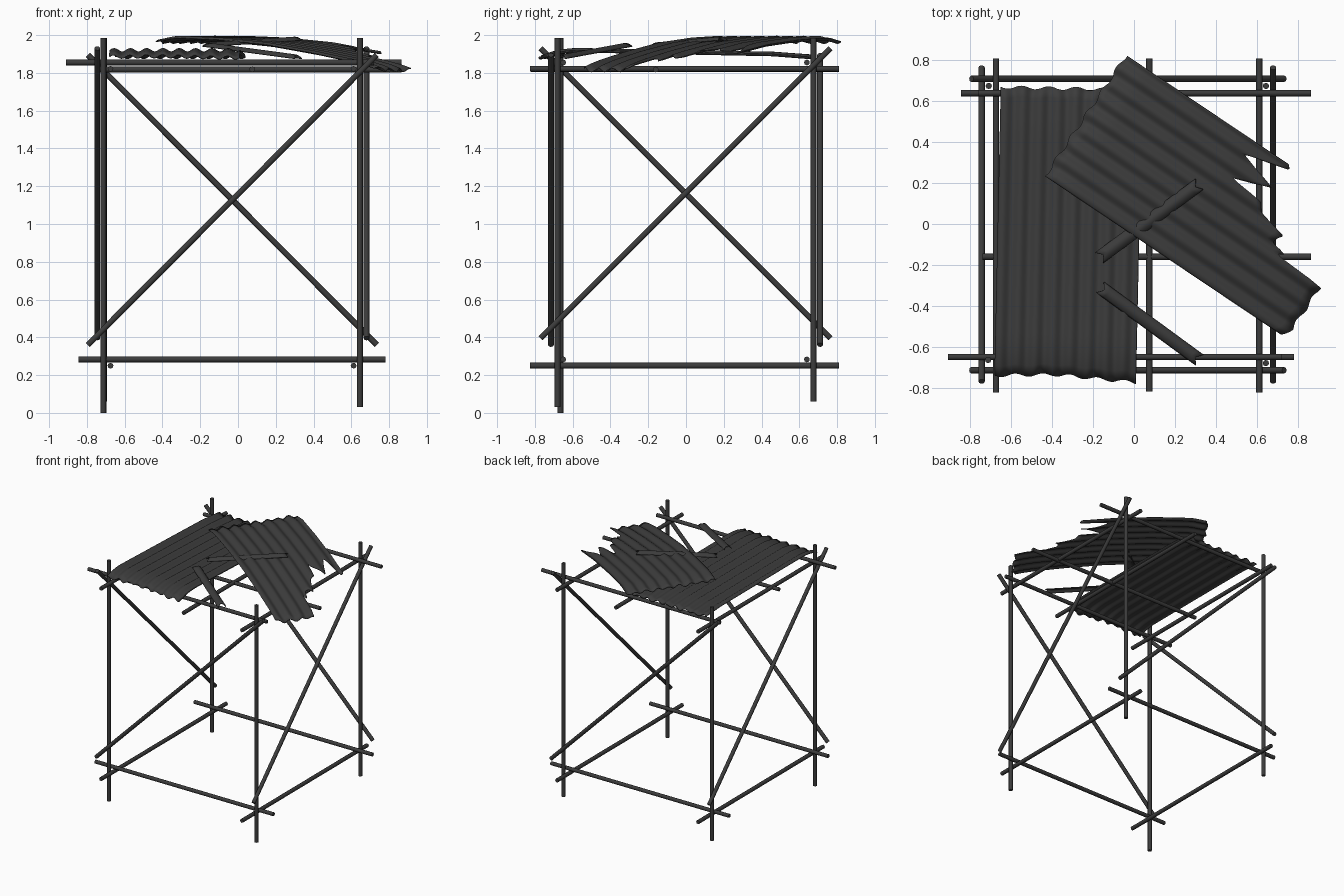
import bpy, bmesh, math
from mathutils import Vector

if "Cube" in bpy.data.objects:
    bpy.data.objects.remove(bpy.data.objects["Cube"])

dark = bpy.data.materials.new("dark_metal")
dark.diffuse_color = (0.045, 0.045, 0.045, 1)
dark.use_nodes = True
dark.node_tree.nodes["Principled BSDF"].inputs["Base Color"].default_value = dark.diffuse_color


def lerp(table, t):
    """Piecewise linear lookup in a sorted list of (t, value)."""
    for (a, va), (b, vb) in zip(table, table[1:]):
        if t <= b:
            return va + (vb - va) * max(0, t - a) / (b - a)
    return table[-1][1]


def finish(ob, name, angle):
    ob.name = name
    ob.data.materials.append(dark)
    bpy.ops.object.select_all(action='DESELECT')
    bpy.context.view_layer.objects.active = ob
    ob.select_set(True)
    bpy.ops.object.shade_smooth_by_angle(angle=math.radians(angle))


def pole(name, a, b, r=0.0155):
    a, b = Vector(a), Vector(b)
    bpy.ops.mesh.primitive_cylinder_add(vertices=8, radius=r, depth=(b - a).length,
                                        location=(a + b) / 2)
    ob = bpy.context.object
    ob.rotation_euler = (b - a).to_track_quat('Z', 'Y').to_euler()
    finish(ob, name, 50)


def surface(name, nu, nv, point, thickness):
    """Grid sheet from point(s, t), thickened."""
    bm = bmesh.new()
    rows = [[bm.verts.new(point(i / nu, j / nv)) for j in range(nv + 1)]
            for i in range(nu + 1)]
    for i in range(nu):
        for j in range(nv):
            bm.faces.new((rows[i][j], rows[i + 1][j], rows[i + 1][j + 1], rows[i][j + 1]))
    me = bpy.data.meshes.new(name)
    bm.to_mesh(me)
    bm.free()
    ob = bpy.data.objects.new(name, me)
    bpy.context.collection.objects.link(ob)
    mod = ob.modifiers.new("thickness", 'SOLIDIFY')
    mod.thickness = thickness
    mod.offset = 0
    finish(ob, name, 45)


def corrugated(name, origin, direction, width, end, heights):
    """Corrugated sheet; end gives the length at each point of the width."""
    u = Vector(direction).normalized()
    v = Vector((-u.y, u.x))
    o = Vector(origin)

    def point(s, t):
        w = t * width
        length = s * lerp(end, w)
        ragged = 0.008 * math.sin(w * 47) * (abs(2 * s - 1) ** 8)
        p = o + u * (length + ragged) + v * w
        z = lerp(heights, length) + 0.009 * math.sin(t * 8 * math.tau)
        return (p.x, p.y, z)
    surface(name, 28, 96, point, 0.006)


def strip(name, a, b, width=0.062):
    """Torn, arched scrap strip with notched ends."""
    a, b = Vector(a), Vector(b)
    side = (b - a).cross(Vector((0, 0, 1))).normalized()

    def point(s, t):
        k = 2 * t - 1
        notch = 0.04 * (1 - abs(k)) * (1 - 2 * s) * abs(1 - 2 * s) ** 6
        return (a.lerp(b, s + notch) + side * k * width / 2
                + Vector((0, 0, 0.018 * (1 - k * k))))
    surface(name, 16, 8, point, 0.006)


# corner posts
for name, x, y, z in (("front_left", -.713, -.665, 0), ("front_right", .645, -.68, .03),
                      ("back_left", -.71, .675, .06), ("back_right", .645, .675, .06)):
    pole(name + "_post", (x, y, z), (x, y, 1.985))

# lower and upper rails running sideways
for name, y, x0, x1 in (("front", -.65, -.91, .72), ("back", .64, -.76, .865)):
    pole(name + "_lower_rail", (-.845, y, .283), (.782, y, .283))
    pole(name + "_upper_rail", (x0, y, 1.855), (x1, y, 1.855))
pole("middle_cross_rail", (-.74, -.16, 1.818), (.865, -.16, 1.818))

# lower and upper rails running front to back
for name, x in (("left", -.675), ("right", .612)):
    pole(name + "_lower_rail", (x, -.825, .25), (x, .81, .25))
    pole(name + "_upper_rail", (x, -.825, 1.822), (x, .81, 1.822))
pole("middle_long_rail", (.075, -.82, 1.82), (.075, .81, 1.82))

# one diagonal brace per side
pole("front_brace", (-.795, -.715, .36), (.735, -.715, 1.895))
pole("back_brace", (.735, .71, .36), (-.795, .71, 1.895))
pole("right_brace", (.68, -.77, .395), (.68, .765, 1.93))
pole("left_brace", (-.745, .765, .395), (-.745, -.77, 1.93))

# whole roof sheet
corrugated("left_roof_sheet", (-.65, .67), (-.022, -1), .69,
           [(0, 1.41), (.3, 1.40), (.69, 1.43)],
           [(0, 1.885), (.2, 1.9), (.7, 1.91), (1.25, 1.92), (1.34, 1.91), (1.42, 1.882)])

# torn roof sheet lying across it
corrugated("torn_roof_sheet", (-.435, .235), (.83, -.557), .71,
           [(0, 1.39), (.05, 1.42), (.3, 1.42), (.312, 1.14), (.335, 1.19), (.35, 1.11),
            (.405, 1.13), (.44, .97), (.483, .95), (.50, .77), (.57, .944), (.63, .755),
            (.69, .97), (.71, .95)],
           [(0, 1.965), (.12, 1.985), (.4, 1.975), (.7, 1.95), (1, 1.905), (1.25, 1.86),
            (1.36, 1.835), (1.42, 1.815)])

# loose scrap strips
strip("upper_scrap_strip", (-.17, -.165, 1.94), (.32, .195, 1.972))
strip("lower_scrap_strip", (-.165, -.31, 1.94), (.32, -.665, 1.875))
